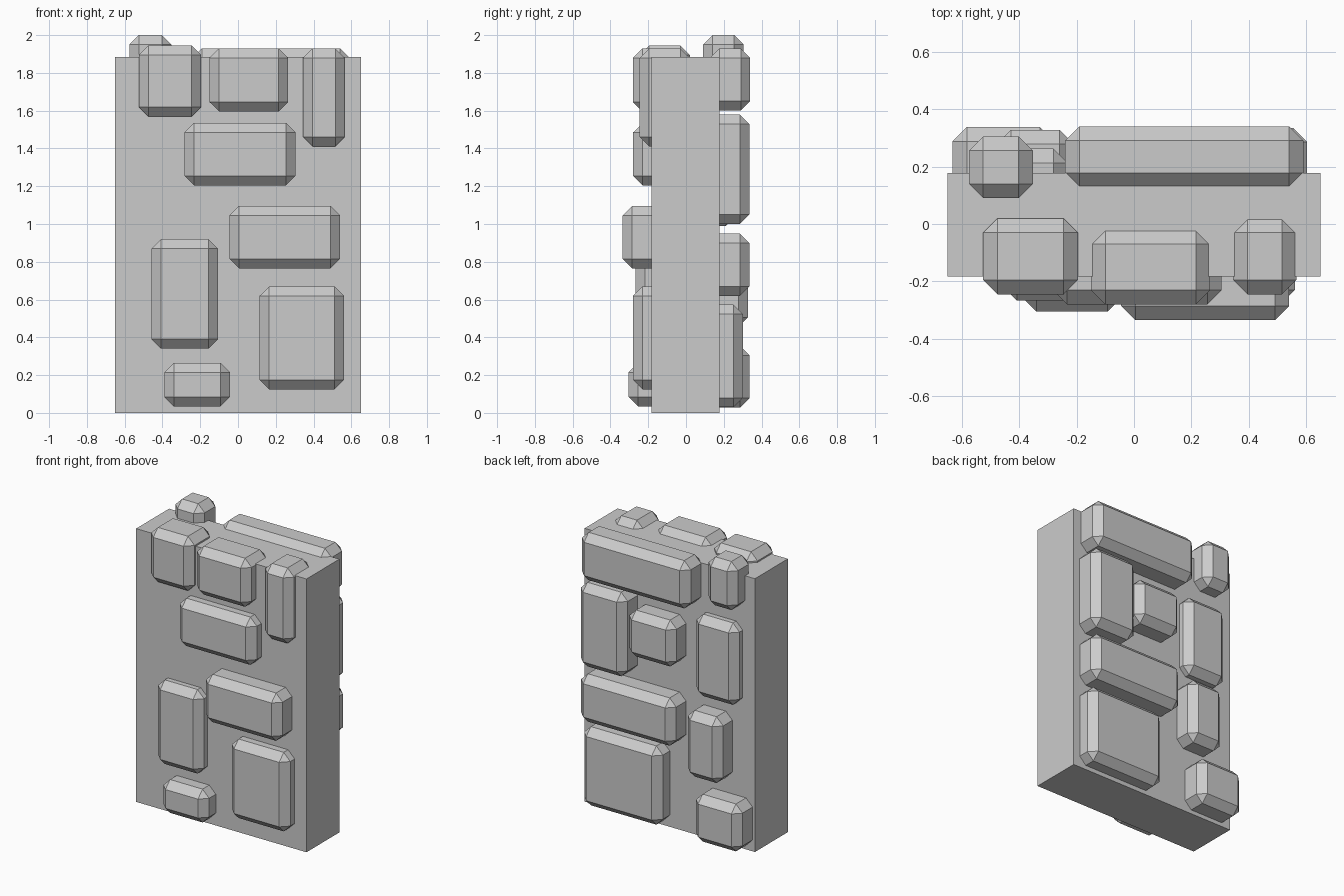
import bpy

BEVEL = 0.05


def box(name, x0, x1, y0, y1, z0, z1, bevel=0.0):
    """Axis-aligned box between limits, with optional flat chamfer."""
    bpy.ops.mesh.primitive_cube_add(
        size=1, location=((x0 + x1) / 2, (y0 + y1) / 2, (z0 + z1) / 2))
    ob = bpy.context.object
    ob.name = name
    ob.scale = (x1 - x0, y1 - y0, z1 - z0)
    bpy.ops.object.transform_apply(location=False, rotation=False, scale=True)
    if bevel:
        mod = ob.modifiers.new("chamfer", 'BEVEL')
        mod.width = bevel
        mod.segments = 1
    return ob


# Wall core
box("wall_slab", -0.65, 0.65, -0.182, 0.177, 0.0, 1.885)

# Front stones: x0, x1, z0, z1, outer y, inner y
front = [
    (-0.525, -0.195, 1.57, 1.945, -0.245, 0.02),
    (-0.15, 0.265, 1.595, 1.93, -0.28, -0.02),
    (0.345, 0.565, 1.41, 1.93, -0.245, 0.02),
    (-0.283, 0.305, 1.205, 1.535, -0.28, -0.02),
    (-0.045, 0.54, 0.765, 1.095, -0.335, -0.08),
    (-0.457, -0.107, 0.34, 0.92, -0.267, 0.0),
    (0.115, 0.56, 0.125, 0.67, -0.28, -0.02),
    (-0.39, -0.042, 0.035, 0.265, -0.305, -0.05),
]
for i, (x0, x1, z0, z1, yo, yi) in enumerate(front, 1):
    box(f"front_stone_{i}", x0, x1, yo, yi, z0, z1, BEVEL)

# Back stones: x0, x1, z0, z1, inner y, outer y
back = [
    (-0.24, 0.59, 1.60, 1.93, 0.127, 0.34),
    (-0.575, -0.352, 1.665, 2.0, 0.09, 0.305),
    (0.245, 0.603, 1.0, 1.58, 0.12, 0.335),
    (-0.125, 0.235, 1.165, 1.485, 0.12, 0.33),
    (-0.557, -0.23, 0.99, 1.555, 0.05, 0.262),
    (-0.125, 0.60, 0.62, 0.95, 0.12, 0.335),
    (-0.478, -0.21, 0.455, 0.912, 0.12, 0.328),
    (0.0, 0.60, 0.03, 0.573, 0.09, 0.302),
    (-0.632, -0.278, 0.028, 0.355, 0.12, 0.337),
]
for i, (x0, x1, z0, z1, yi, yo) in enumerate(back, 1):
    box(f"back_stone_{i}", x0, x1, yi, yo, z0, z1, BEVEL)
